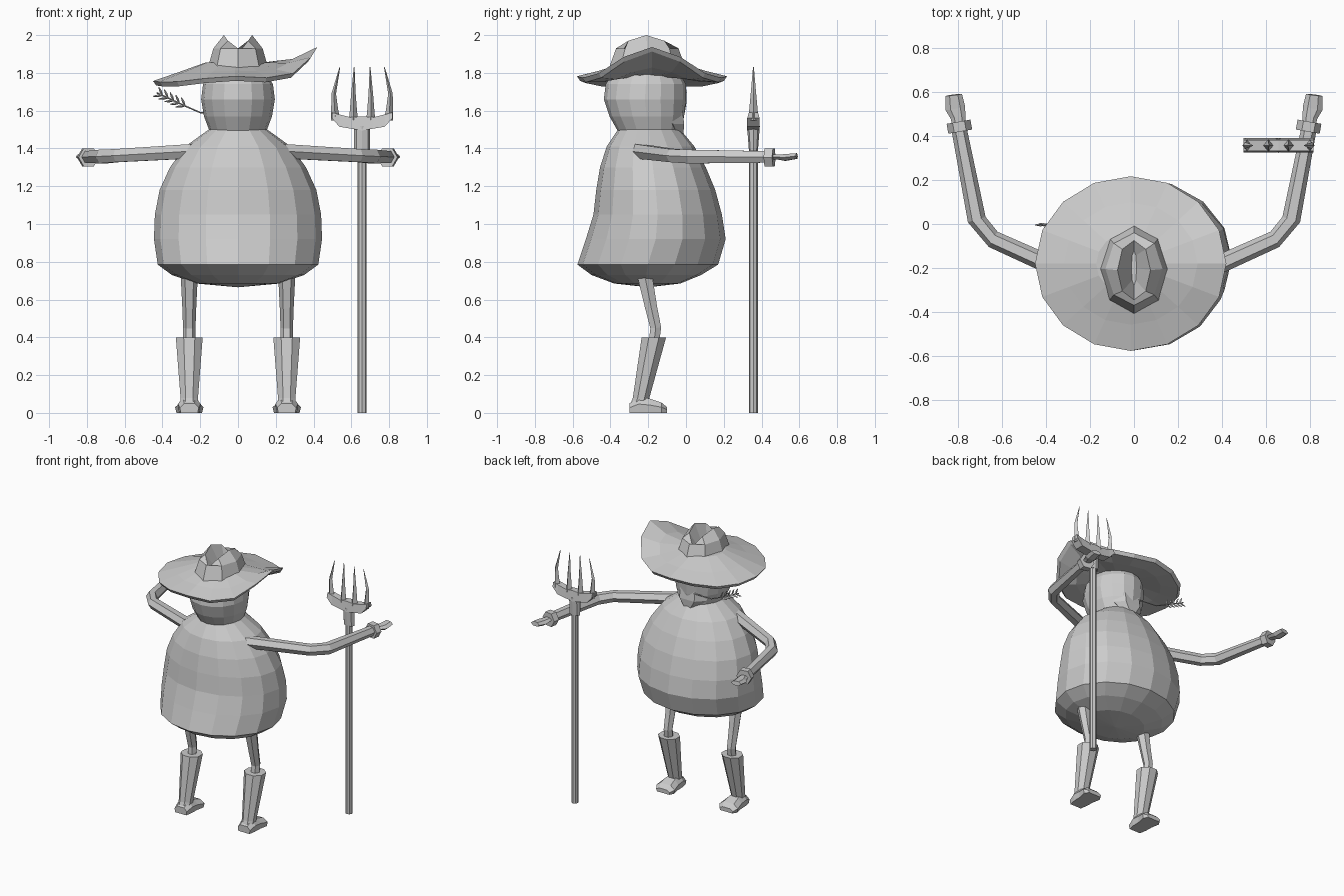
import bpy, bmesh
from math import sin, cos, pi, tau
from mathutils import Vector

if "Cube" in bpy.data.objects:
    bpy.data.objects.remove(bpy.data.objects["Cube"])

grey = bpy.data.materials.new("plain grey")
grey.use_nodes = True
grey.diffuse_color = (0.6, 0.6, 0.6, 1)
grey.node_tree.nodes["Principled BSDF"].inputs["Base Color"].default_value = (0.6, 0.6, 0.6, 1)


def loft(name, rings, caps=True):
    """Skin a list of equal-length point rings; one-point rings become tips."""
    bm = bmesh.new()
    loops = [[bm.verts.new(p) for p in r] for r in rings]
    for a, b in zip(loops, loops[1:]):
        n = max(len(a), len(b))
        for i in range(n):
            j = (i + 1) % n
            if len(b) == 1:
                bm.faces.new((a[i], a[j], b[0]))
            elif len(a) == 1:
                bm.faces.new((a[0], b[j], b[i]))
            else:
                bm.faces.new((a[i], a[j], b[j], b[i]))
    if caps:
        for end in (loops[0], loops[-1]):
            if len(end) > 2:
                bm.faces.new(end)
    bmesh.ops.recalc_face_normals(bm, faces=bm.faces)
    mesh = bpy.data.meshes.new(name)
    bm.to_mesh(mesh)
    bm.free()
    mesh.materials.append(grey)
    ob = bpy.data.objects.new(name, mesh)
    bpy.context.collection.objects.link(ob)
    return ob


def oval(x, y0, y1, z, rx, n=16, turn=0.0):
    """Flat oval ring reaching from y0 to y1."""
    cy, ry = (y0 + y1) / 2, (y1 - y0) / 2
    return [(x + rx * cos(tau * i / n + turn), cy + ry * sin(tau * i / n + turn), z)
            for i in range(n)]


def tube(name, path, radii, n=6, flat=1.0):
    """Tube along a path, with a radius at each point."""
    pts = [Vector(p) for p in path]
    rings = []
    for i, (p, r) in enumerate(zip(pts, radii)):
        d = (pts[min(i + 1, len(pts) - 1)] - pts[max(i - 1, 0)]).normalized()
        ref = Vector((0, 1, 0)) if abs(d.z) > 0.8 else Vector((0, 0, 1))
        u = d.cross(ref).normalized()
        v = u.cross(d)
        rings.append([p + u * r * cos(tau * k / n) + v * r * flat * sin(tau * k / n)
                      for k in range(n)])
    return loft(name, rings)


# Pear-shaped body: back y, belly y, height, half width
body = [(-0.38, -0.03, 0.685, 0.22), (-0.50, 0.08, 0.73, 0.35), (-0.575, 0.17, 0.785, 0.425),
        (-0.53, 0.21, 0.92, 0.445), (-0.49, 0.19, 1.05, 0.44), (-0.475, 0.155, 1.18, 0.415),
        (-0.455, 0.105, 1.30, 0.36), (-0.42, 0.045, 1.41, 0.28), (-0.36, -0.03, 1.50, 0.155)]
loft("body", [[(0, -0.2, 0.665)]] + [oval(0, a, b, z, w) for a, b, z, w in body])

# Head and chin
head = [(-0.36, -0.03, 1.49, 0.15), (-0.405, -0.01, 1.57, 0.18), (-0.435, 0.0, 1.66, 0.195),
        (-0.425, 0.0, 1.74, 0.185), (-0.38, -0.04, 1.81, 0.14)]
loft("head", [oval(0, a, b, z, w) for a, b, z, w in head])
loft("chin", [oval(0, -0.08, -0.01, 1.47, 0.05, 6), oval(0, -0.14, 0.0, 1.53, 0.12, 6),
              oval(0, -0.14, -0.01, 1.60, 0.12, 6)])


# Hat brim: drooping front and back, curled up on the left side
def brim_ring(size, lift, slope):
    ring = []
    for i in range(16):
        a = tau * i / 16
        c, s = cos(a), sin(a)
        rim = 1.725 + 0.045 * s ** 4 + 0.02 * min(c, 0) ** 4 + 0.2 * max(c, 0) ** 4
        z = rim * slope + 1.84 * (1 - slope) + lift
        ring.append((-0.015 + 0.435 * size * c, -0.18 + 0.397 * size * s, z))
    return ring


loft("hat_brim", [brim_ring(0.3, -0.06, 0), brim_ring(0.68, -0.05, 0.45), brim_ring(0.96, -0.012, 1),
                  brim_ring(1, 0.012, 1), brim_ring(0.7, 0.0, 0.4), brim_ring(0.36, 0.015, 0)])

# Pinched hat crown with a groove along the top
rim = [(x, y, 1.9 if abs(x) < 0.01 else 2.0 if abs(x) > 0.055 else 1.97)
       for x, y, _ in oval(0, -0.345, -0.075, 2, 0.075, 8)]
groove = [(x, y, 1.875 if abs(x) < 0.02 else 1.9) for x, y, _ in oval(0, -0.28, -0.12, 1, 0.012, 8)]
loft("hat_crown", [oval(0, -0.41, 0.0, 1.82, 0.162, 8), oval(0, -0.37, -0.04, 1.93, 0.13, 8),
                   rim, groove])

# Straw held in the mouth, with its ear of grain
stalk = [(-0.05, -0.02, 1.585), (-0.2, -0.01, 1.59), (-0.28, -0.005, 1.625), (-0.43, 0.0, 1.695)]
tube("straw_stalk", stalk, [0.004] * 4, 4)
for i in range(5):
    x, z = -0.28 - 0.03 * i, 1.625 + 0.014 * i
    for tip in ((-0.05, 0.0, -0.005), (-0.02, 0.0, 0.045)):
        tube("straw_grain", [(x, -0.004, z), (x + tip[0] * 0.5, -0.004, z + tip[2] * 0.5),
                             (x + tip[0], -0.004, z + tip[2])], [0.003, 0.007, 0.002], 4)

for side, s in (("left", 1), ("right", -1)):
    # Arm, cuff and flat hand
    tube(side + "_arm", [(s * 0.24, -0.25, 1.385), (s * 0.64, -0.07, 1.362), (s * 0.715, 0.02, 1.357),
                         (s * 0.795, 0.43, 1.355)], [0.044, 0.04, 0.042, 0.035])
    tube(side + "_cuff", [(s * 0.79, 0.42, 1.353), (s * 0.798, 0.465, 1.353)], [0.055, 0.055])
    tube(side + "_hand", [(s * 0.796, 0.45, 1.355), (s * 0.80, 0.485, 1.355), (s * 0.812, 0.525, 1.352),
                          (s * 0.82, 0.587, 1.36)], [0.03, 0.034, 0.045, 0.038], 6, 0.45)
    # Leg
    x = s * 0.258
    tube(side + "_leg", [(x, -0.225, 0.76), (x, -0.185, 0.56), (x, -0.16, 0.45), (x, -0.17, 0.37)],
         [0.047, 0.037, 0.033, 0.032])
    # Boot shaft
    loft(side + "_boot_shaft", [oval(x, -0.30, -0.20, 0.04, 0.048, 8, pi / 8),
                                oval(x, -0.285, -0.19, 0.08, 0.05, 8, pi / 8),
                                oval(x, -0.24, -0.10, 0.4, 0.077, 8, pi / 8)])
    # Boot foot: heel to toe sections of y, half width, height
    foot = [(-0.3, 0.05, 0.05), (-0.25, 0.06, 0.085), (-0.19, 0.062, 0.075),
            (-0.13, 0.075, 0.055), (-0.1, 0.055, 0.03)]
    loft(side + "_boot_foot", [[(x - w * 0.9, y, 0), (x - w, y, h * 0.55), (x - w * 0.55, y, h),
                                (x + w * 0.55, y, h), (x + w, y, h * 0.55), (x + w * 0.9, y, 0)]
                               for y, w, h in foot])

# Pitchfork shaft and socket
FX, FY = 0.657, 0.357
tube("fork_shaft", [(FX, FY, 0), (FX, FY, 1.42)], [0.024, 0.024], 8)
loft("fork_socket", [oval(FX, FY - 0.024, FY + 0.024, 1.39, 0.043, 8),
                     oval(FX, FY - 0.034, FY + 0.034, 1.52, 0.043, 8)])

# Curved fork bar: x offset, bottom, top
bar = [(-0.16, 1.56, 1.59), (-0.12, 1.515, 1.58), (-0.06, 1.505, 1.565), (0, 1.495, 1.57),
       (0.06, 1.505, 1.565), (0.12, 1.515, 1.58), (0.16, 1.56, 1.59)]
loft("fork_bar", [[(FX + x, FY - 0.033, lo), (FX + x, FY + 0.033, lo),
                   (FX + x, FY + 0.024, hi), (FX + x, FY - 0.024, hi)] for x, lo, hi in bar])

# Four tines, the outer pair bowed outward
for x, bow, tip in ((-0.14, -0.01, -0.118), (-0.046, 0, -0.042), (0.046, 0, 0.042), (0.14, 0.01, 0.118)):
    tube("fork_tine", [(FX + x, FY, 1.55), (FX + x + bow / 2, FY, 1.6), (FX + x + bow, FY, 1.69),
                       (FX + tip, FY, 1.83)], [0.024, 0.019, 0.012, 0.002], 4, 1.2)
